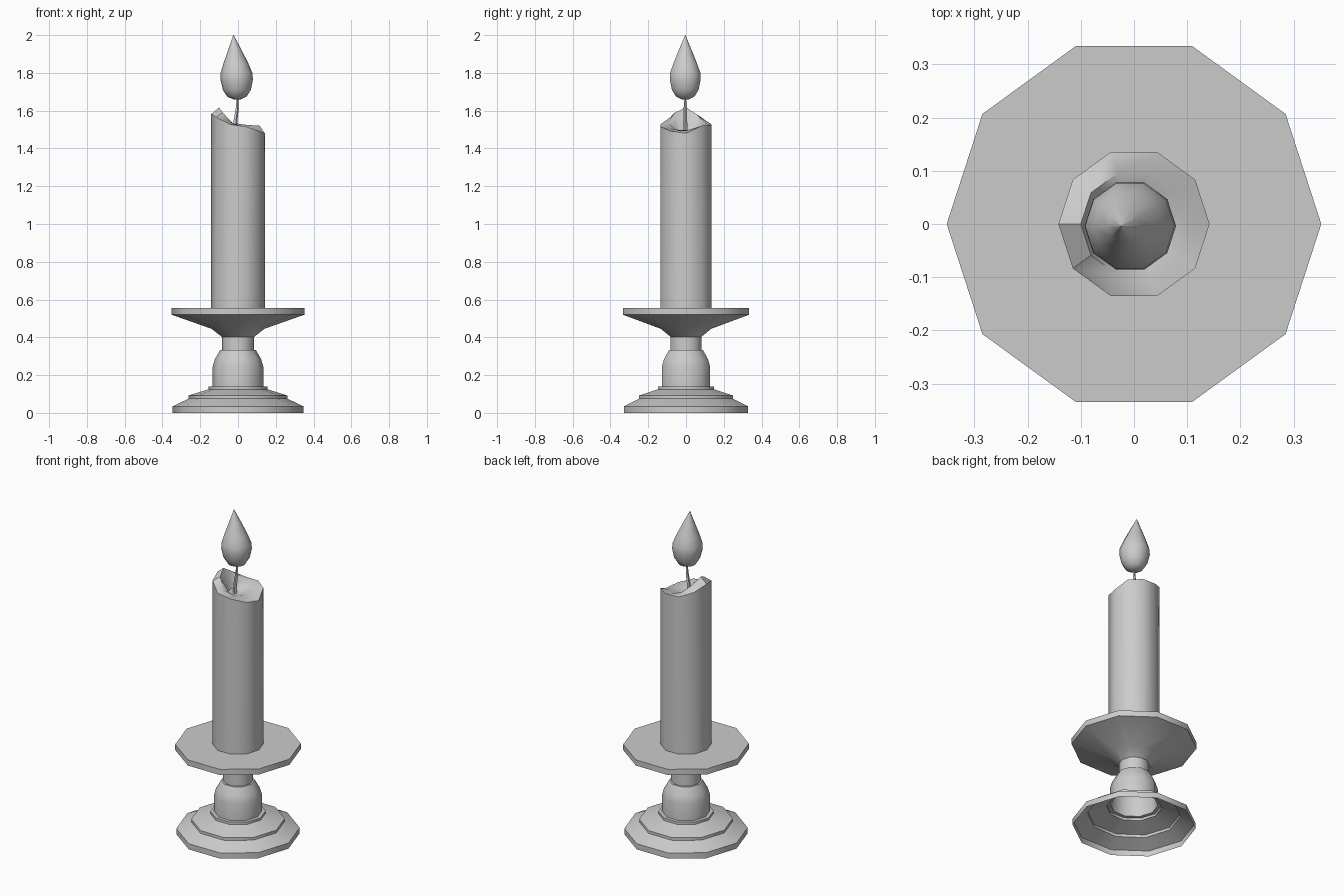
import bpy, math

if "Cube" in bpy.data.objects:
    bpy.data.objects.remove(bpy.data.objects["Cube"])

SIDES = 10


def make_object(name, verts, faces, angle=38):
    mesh = bpy.data.meshes.new(name)
    mesh.from_pydata(verts, [], faces)
    mesh.update()
    mesh.shade_smooth()
    mesh.set_sharp_from_angle(angle=math.radians(angle))
    obj = bpy.data.objects.new(name, mesh)
    bpy.context.collection.objects.link(obj)
    return obj


def loft(name, rings, cap_start=False, cap_end=False, sides=SIDES):
    """Skin rings given as (radius, z or list of z, centre x, centre y)."""
    verts, faces = [], []
    for r, z, cx, cy in rings:
        for k in range(sides):
            a = 2 * math.pi * k / sides
            h = z[k] if isinstance(z, list) else z
            verts.append((cx + r * math.cos(a), cy + r * math.sin(a), h))
    for i in range(len(rings) - 1):
        for k in range(sides):
            n = (k + 1) % sides
            a, b = i * sides, (i + 1) * sides
            faces.append((a + k, a + n, b + n, b + k))
    if cap_start:
        faces.append(tuple(reversed(range(sides))))
    if cap_end:
        faces.append(tuple(range(len(verts) - sides, len(verts))))
    return make_object(name, verts, faces)


def turned(name, profile, **kw):
    return loft(name, [(r, z, 0, 0) for r, z in profile], **kw)


# Stepped foot, bulb, neck and drip dish: one thin shell, open underneath
turned("candle_holder", [
    (0.346, 0.0), (0.346, 0.035), (0.262, 0.075), (0.262, 0.092),
    (0.155, 0.125), (0.155, 0.14), (0.134, 0.14), (0.134, 0.245),
    (0.122, 0.285), (0.095, 0.332), (0.085, 0.332), (0.085, 0.402),
    (0.14, 0.445), (0.352, 0.52), (0.352, 0.555), (0.13, 0.555)])

# Candle with an uneven melted rim and a hollow wax pool
outer = [1.48, 1.52, 1.525, 1.527, 1.555, 1.582, 1.565, 1.528, 1.515, 1.492]
inner = [1.495, 1.512, 1.518, 1.535, 1.58, 1.617, 1.59, 1.537, 1.508, 1.495]
turned("candle", [(0.142, 0.555), (0.142, outer), (0.1, inner),
                  (0.055, 1.497), (0.015, 1.485)], cap_end=True)

# Slightly bent wick
loft("wick", [(0.012, 1.485, -0.018, -0.004), (0.011, 1.55, -0.014, -0.004),
              (0.009, 1.61, -0.005, -0.004), (0.004, 1.67, -0.003, -0.004)],
     cap_end=True, sides=5)

# Teardrop flame leaning slightly to the left
loft("flame", [(0.02, 1.66, -0.006, -0.004), (0.052, 1.675, -0.006, -0.004),
               (0.074, 1.71, -0.006, -0.004), (0.086, 1.765, -0.007, -0.004),
               (0.084, 1.80, -0.008, -0.004), (0.066, 1.85, -0.011, -0.004),
               (0.034, 1.925, -0.017, -0.004), (0.001, 2.0, -0.024, -0.004)],
     cap_start=True, cap_end=True)
